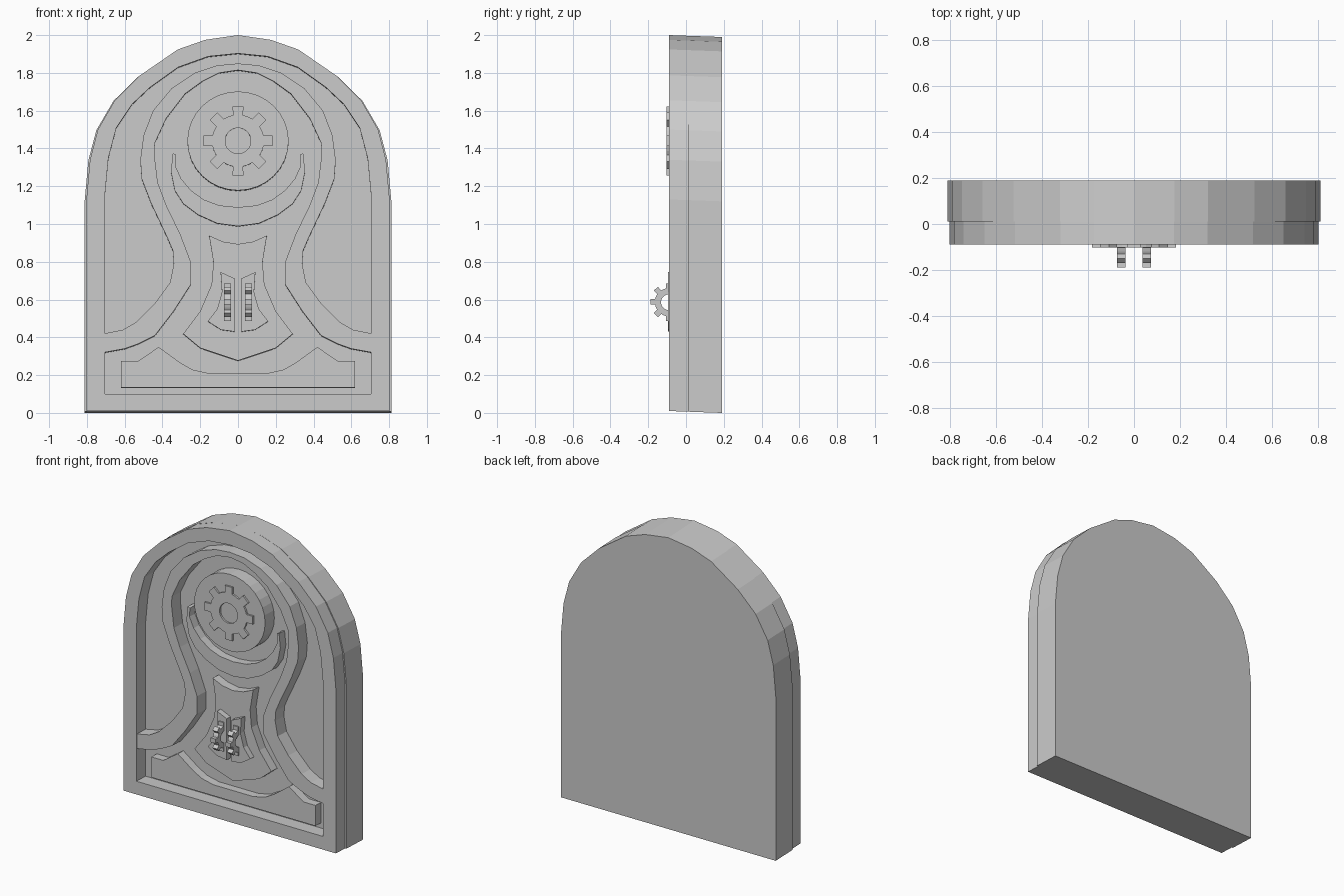
import bpy, bmesh, math

if "Cube" in bpy.data.objects:
    bpy.data.objects.remove(bpy.data.objects["Cube"])

FLOOR = 0.02      # panels sink slightly into the slab
FRONT = -0.09     # face of the frame


def mirror(half):
    """Right half, bottom to top -> full outline, right to left."""
    return half + [(-x, z) for x, z in reversed(half) if x > 1e-6]


def finish(name, bm):
    # slight upward lean towards the front
    for v in bm.verts:
        v.co.z -= 0.036 * (v.co.y - FRONT)
    bmesh.ops.recalc_face_normals(bm, faces=bm.faces)
    me = bpy.data.meshes.new(name)
    bm.to_mesh(me)
    bm.free()
    ob = bpy.data.objects.new(name, me)
    bpy.context.collection.objects.link(ob)
    return ob


def plate(name, outline, y0, y1):
    """Solid slab from an outline in the x-z plane."""
    bm = bmesh.new()
    f = [bm.verts.new((x, y0, z)) for x, z in outline]
    b = [bm.verts.new((x, y1, z)) for x, z in outline]
    bm.faces.new(f)
    bm.faces.new(b[::-1])
    n = len(f)
    for i in range(n):
        j = (i + 1) % n
        bm.faces.new((f[i], b[i], b[j], f[j]))
    return finish(name, bm)


def strip(name, outer, inner, y0, y1, closed, place=None):
    """Solid band between two outlines with equal point counts."""
    place = place or (lambda x, y, z: (x, y, z))
    bm = bmesh.new()
    rows = [[bm.verts.new(place(x, y, z)) for x, z in line]
            for line, y in ((outer, y0), (inner, y0), (inner, y1), (outer, y1))]
    n = len(outer)
    for i in range(n if closed else n - 1):
        j = (i + 1) % n
        for k in range(4):
            r, s = rows[k], rows[(k + 1) % 4]
            bm.faces.new((r[i], r[j], s[j], s[i]))
    if not closed:
        for i in (0, n - 1):
            bm.faces.new([r[i] for r in rows])
    return finish(name, bm)


def gear_lines(cx, cz, tip, root, hole, teeth=8):
    outer, inner = [], []
    for t in range(teeth):
        a = math.tau * t / teeth
        half = math.asin(0.15 * tip / root)
        for da, r in ((-half, root), (-half * root / tip, tip),
                      (half * root / tip, tip), (half, root), (math.pi / teeth, root)):
            outer.append((cx + r * math.cos(a + da), cz + r * math.sin(a + da)))
            inner.append((cx + hole * math.cos(a + da), cz + hole * math.sin(a + da)))
    return outer, inner


# arched backing slab and raised frame
arch = [(.805, .01), (.805, 1.13), (.786, 1.34), (.744, 1.5), (.654, 1.655),
        (.52, 1.787), (.32, 1.924), (.174, 1.975), (0, 2.0)]
opening = [(.705, .10), (.705, 1.15), (.686, 1.35), (.644, 1.51), (.56, 1.635),
           (.464, 1.725), (.317, 1.83), (.158, 1.887), (0, 1.903)]
plate("back_slab", mirror([(x * 1.008, z) for x, z in arch]), 0.01, 0.19)
strip("frame", mirror([(x * .997, z) for x, z in arch]), mirror(opening), FRONT, FLOOR, True)

# hourglass band
band_out = [(.71, .42), (.61, .44), (.54, .48), (.44, .58), (.36, .69), (.34, .79),
            (.345, .86), (.375, .93), (.46, 1.11), (.51, 1.24), (.517, 1.34), (.50, 1.47),
            (.45, 1.60), (.35, 1.72), (.23, 1.80), (.11, 1.84), (0, 1.85)]
band_in = [(.71, .32), (.60, .34), (.53, .365), (.44, .41), (.34, .54), (.25, .68),
           (.25, .80), (.305, .945), (.38, 1.10), (.425, 1.22), (.443, 1.37), (.44, 1.43),
           (.38, 1.56), (.28, 1.69), (.19, 1.755), (.10, 1.80), (0, 1.815)]
strip("hourglass_band", mirror(band_out), mirror(band_in), -0.085, FLOOR, False)

# round boss with a flat gear
disc = [(0.268 * math.cos(math.tau * i / 32), 1.44 + 0.262 * math.sin(math.tau * i / 32))
        for i in range(32)]
plate("round_boss", disc, -0.09, FLOOR)
strip("face_gear", *gear_lines(0, 1.44, .185, .138, .068), -0.103, -0.08, True)

# crescent under the boss
cres_out = [(0, .99), (.11, 1.005), (.21, 1.05), (.29, 1.11), (.335, 1.18), (.355, 1.28), (.345, 1.375)]
cres_in = [(0, 1.09), (.10, 1.10), (.18, 1.13), (.25, 1.18), (.30, 1.24), (.332, 1.31), (.328, 1.37)]
both = lambda h: [(-x, z) for x, z in h[:0:-1]] + h
strip("crescent", both(cres_out), both(cres_in), -0.05, FLOOR, False)

# flared centre shield
shield = [(0, .278), (.20, .345), (.29, .42), (.20, .54), (.14, .68), (.13, .80),
          (.153, .94), (.08, .908), (0, .895)]
plate("centre_shield", mirror(shield), -0.055, FLOOR)

# stepped footing
footing = [(.62, .135), (.62, .275), (.53, .275), (.42, .35), (.31, .27), (.24, .23), (.15, .21)]
plate("footing", mirror(footing), -0.05, FLOOR)

# paired shield inserts, each with an upright gear
insert = [(.018, .43), (.09, .44), (.16, .485), (.11, .55), (.085, .64), (.092, .745), (.018, .712)]
for side, s in (("left", -1), ("right", 1)):
    plate(side + "_insert", [(s * x, z) for x, z in insert], -0.096, -0.04)
    strip(side + "_upright_gear", *gear_lines(-0.09, .585, .10, .075, .042),
          s * .037, s * .074, True, lambda x, y, z: (y, x, z))
